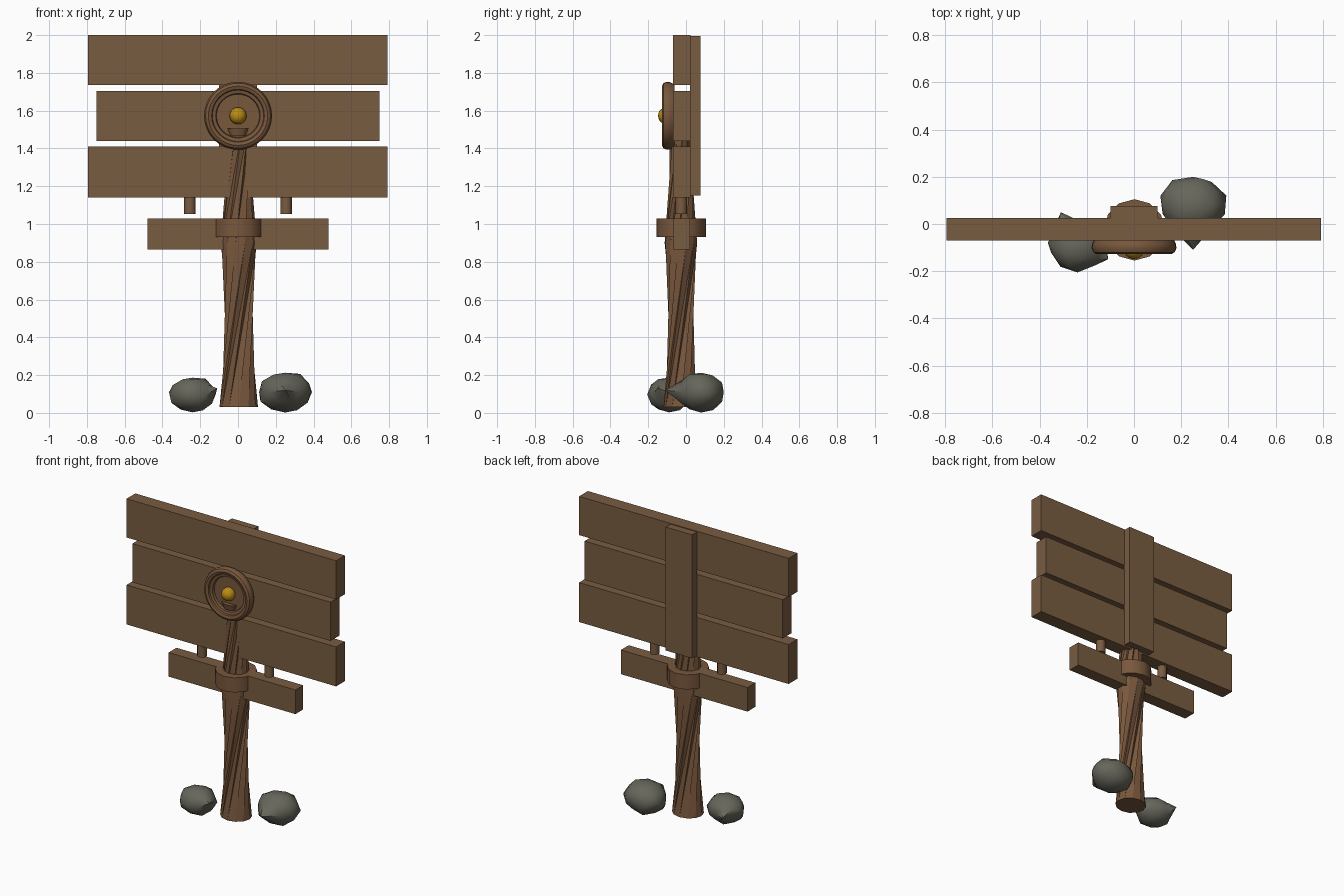
import bpy, bmesh, math
from mathutils import Vector

if "Cube" in bpy.data.objects:
    bpy.data.objects.remove(bpy.data.objects["Cube"])


def material(name, rgb):
    m = bpy.data.materials.new(name)
    m.diffuse_color = (*rgb, 1)
    m.use_nodes = True
    m.node_tree.nodes["Principled BSDF"].inputs["Base Color"].default_value = m.diffuse_color
    return m


PLANK = material("plank brown", (0.19, 0.107, 0.053))
POST = material("post brown", (0.19, 0.096, 0.046))
STONE = material("stone grey", (0.135, 0.132, 0.105))
GOLD = material("gold", (0.48, 0.26, 0.008))


def finish(name, bm, mat, smooth=None):
    bmesh.ops.recalc_face_normals(bm, faces=bm.faces)
    me = bpy.data.meshes.new(name)
    bm.to_mesh(me)
    bm.free()
    ob = bpy.data.objects.new(name, me)
    bpy.context.collection.objects.link(ob)
    me.materials.append(mat)
    if smooth:
        bpy.ops.object.select_all(action='DESELECT')
        ob.select_set(True)
        bpy.context.view_layer.objects.active = ob
        bpy.ops.object.shade_smooth_by_angle(angle=math.radians(smooth))
    return ob


def box(name, lo, hi, mat):
    bm = bmesh.new()
    bmesh.ops.create_cube(bm, size=1)
    lo, hi = Vector(lo), Vector(hi)
    for v in bm.verts:
        v.co = (lo + hi) / 2 + v.co * (hi - lo)
    finish(name, bm, mat)


def cone(name, center, r_low, r_top, height, sides, mat, y_scale=1):
    bm = bmesh.new()
    bmesh.ops.create_cone(bm, cap_ends=True, segments=sides, radius1=r_low,
                          radius2=r_top, depth=height)
    for v in bm.verts:
        v.co.y *= y_scale
        v.co += Vector(center)
    finish(name, bm, mat, 35)


# Sign planks, back batten and lower cross board
box("top_plank", (-0.795, -0.07, 1.735), (0.792, 0.025, 2.0), PLANK)
box("middle_plank", (-0.75, -0.07, 1.44), (0.75, 0.025, 1.705), PLANK)
box("bottom_plank", (-0.795, -0.07, 1.14), (0.792, 0.025, 1.41), PLANK)
box("back_batten", (-0.1, 0.022, 1.15), (0.1, 0.077, 1.995), PLANK)
box("cross_board", (-0.48, -0.065, 0.865), (0.48, 0.02, 1.03), PLANK)

# Pegs between the boards
for side, x in (("left", -0.255), ("right", 0.255)):
    cone(side + "_peg", (x, -0.025, 1.098), 0.03, 0.03, 0.09, 12, PLANK)

# Twisted post: a few rings joined by long folded triangles
SIDES = 12
bm = bmesh.new()
rings = []
for z, r, twist in ((0.03, 0.102, 0), (0.9, 0.097, 80), (1.5, 0.066, 135)):
    ring = []
    for i in range(SIDES):
        a = math.radians(twist + 360 * i / SIDES)
        ring.append(bm.verts.new((r * math.cos(a) + 0.004,
                                  0.9 * r * math.sin(a) - 0.027, z)))
    rings.append(ring)
for b, t in zip(rings, rings[1:]):
    for i in range(SIDES):
        j = (i + 1) % SIDES
        bm.faces.new((b[i], b[j], t[j]))
        bm.faces.new((b[i], t[j], t[i]))
bm.faces.new(rings[0])
bm.faces.new(rings[-1])
finish("twisted_post", bm, POST, 20)

# Collar around the post
cone("post_collar", (0.002, -0.025, 0.98), 0.13, 0.13, 0.1, 12, POST)

# Round medallion with a raised rim, turned around the y axis
bm = bmesh.new()
profile = [(0, -0.06), (0.165, -0.06), (0.178, -0.085), (0.18, -0.103),
           (0.172, -0.12), (0.157, -0.128), (0.14, -0.122), (0.136, -0.112),
           (0.118, -0.108), (0.114, -0.092), (0, -0.092)]
pts = [bm.verts.new((r, y, 1.573)) for r, y in profile]
edges = [bm.edges.new(p) for p in zip(pts, pts[1:])]
bmesh.ops.spin(bm, geom=pts + edges, cent=(0, 0, 1.573), axis=(0, 1, 0),
               angle=math.tau, steps=32)
bmesh.ops.remove_doubles(bm, verts=bm.verts, dist=0.0005)
finish("round_medallion", bm, POST, 35)

# Small shelf and gold ball in the medallion
cone("ball_shelf", (0, -0.09, 1.486), 0.04, 0.056, 0.038, 12, POST, 0.55)
bm = bmesh.new()
bmesh.ops.create_uvsphere(bm, u_segments=16, v_segments=10, radius=0.045)
bmesh.ops.translate(bm, verts=bm.verts, vec=(0, -0.103, 1.573))
finish("gold_ball", bm, GOLD, 60)


def rock(name, center, radii, spikes):
    """Faceted ball; the vertex nearest each direction is moved to a tip."""
    bm = bmesh.new()
    bmesh.ops.create_icosphere(bm, subdivisions=2, radius=1)
    c, unit = Vector(center), {v: v.co.copy() for v in bm.verts}
    for v in bm.verts:
        v.co = c + v.co * Vector(radii) * (1 + 0.05 * math.sin(5 * v.index))
        v.co.z = max(v.co.z, 0)
    for tip in spikes:
        d = (Vector(tip) - c).normalized()
        max(unit, key=lambda v: unit[v].dot(d)).co = tip
    finish(name, bm, STONE, 40)


# Stones at the foot
rock("right_stone", (0.25, 0.08, 0.11), (0.142, 0.125, 0.108),
     [(0.25, -0.11, 0.12)])
rock("left_stone", (-0.24, -0.09, 0.097), (0.122, 0.112, 0.094),
     [(-0.31, 0.05, 0.1), (-0.11, -0.15, 0.13), (-0.365, -0.08, 0.11)])
